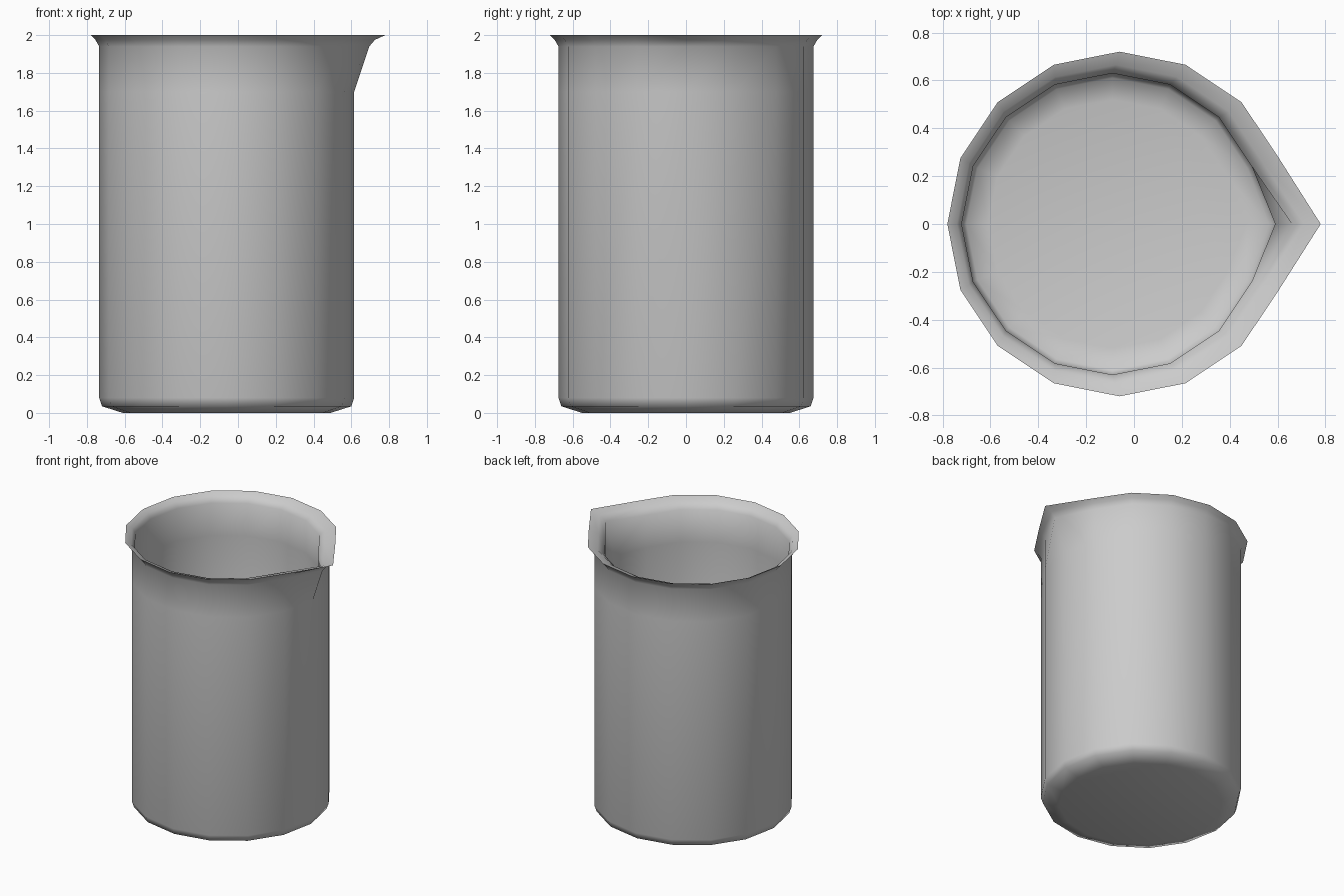
import bpy, bmesh, math

if "Cube" in bpy.data.objects:
    bpy.data.objects.remove(bpy.data.objects["Cube"])

SIDES = 16
# Rings from outer base, up over the rim, down the inside: centre x, radius, z, x of spout column
rings = [
    (-0.06, 0.55, 0.0, 0.49),
    (-0.06, 0.66, 0.035, 0.60),
    (-0.06, 0.675, 0.08, 0.615),
    (-0.06, 0.675, 1.70, 0.615),
    (-0.06, 0.675, 1.94, 0.695),
    (-0.06, 0.695, 1.975, 0.725),
    (-0.06, 0.72, 2.0, 0.78),      # rim edge
    (-0.075, 0.665, 1.98, 0.71),
    (-0.09, 0.63, 1.94, 0.66),
    (-0.09, 0.63, 1.70, 0.59),
    (-0.09, 0.63, 0.09, 0.59),
    (-0.09, 0.61, 0.06, 0.565),
    (-0.09, 0.52, 0.04, 0.47),
]

# Beaker shell: bridge the rings, close the outer base and the inner floor
bm = bmesh.new()
loops = []
for cx, r, z, tip in rings:
    loop = []
    for i in range(SIDES):
        a = 2 * math.pi * i / SIDES
        x = tip if i == 0 else cx + r * math.cos(a)
        loop.append(bm.verts.new((x, r * math.sin(a), z)))
    loops.append(loop)
for a, b in zip(loops, loops[1:]):
    for i in range(SIDES):
        j = (i + 1) % SIDES
        bm.faces.new((a[i], a[j], b[j], b[i]))
bm.faces.new(loops[0][::-1])
bm.faces.new(loops[-1])
bmesh.ops.recalc_face_normals(bm, faces=bm.faces)

mesh = bpy.data.meshes.new("beaker")
bm.to_mesh(mesh)
bm.free()
beaker = bpy.data.objects.new("beaker", mesh)
bpy.context.collection.objects.link(beaker)

# Smooth walls, sharp rim
bpy.context.view_layer.objects.active = beaker
beaker.select_set(True)
bpy.ops.object.shade_smooth_by_angle(angle=math.radians(65))
